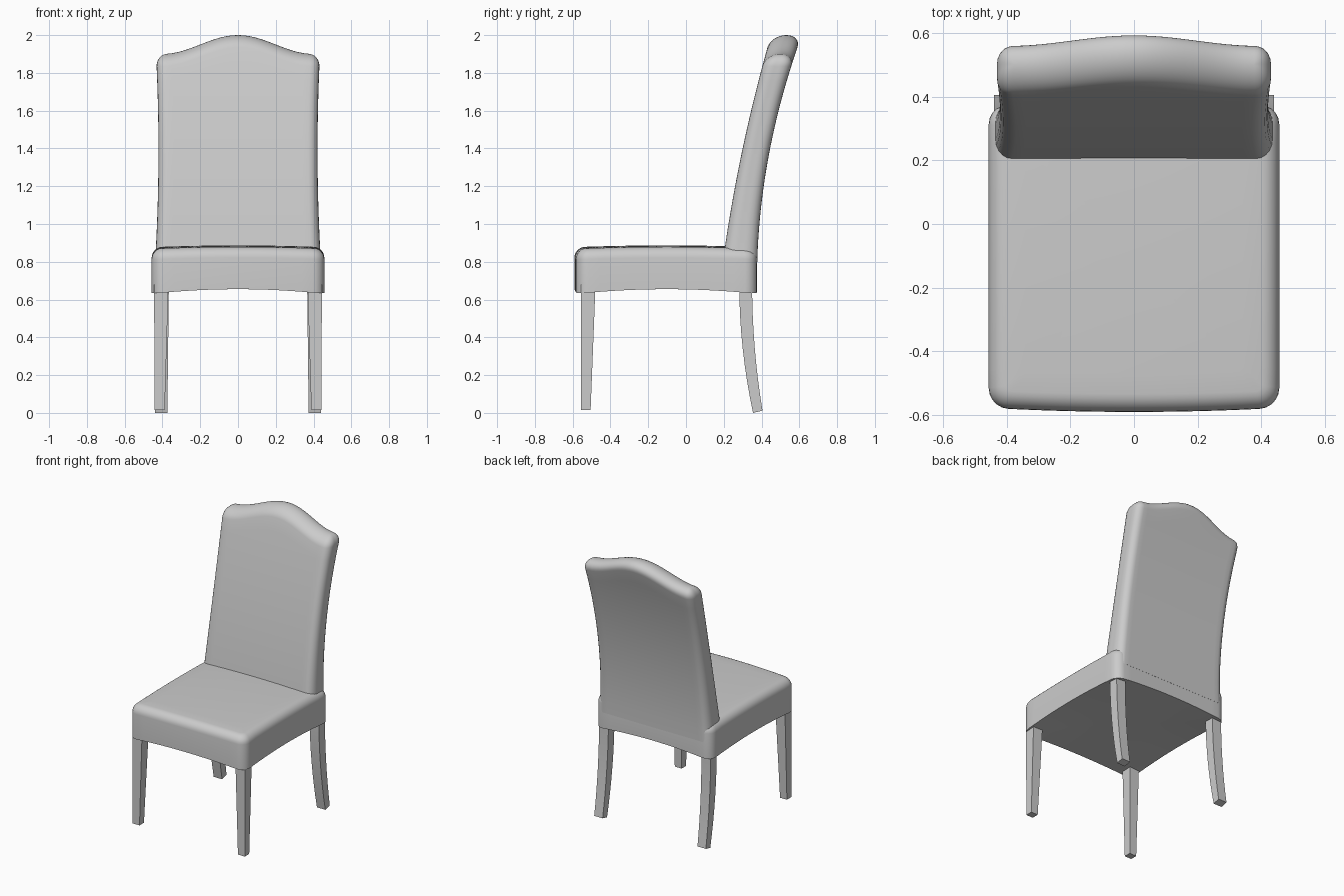
import bpy, bmesh
from math import sin, cos, pi

if "Cube" in bpy.data.objects:
    bpy.data.objects.remove(bpy.data.objects["Cube"])


def loft(name, rings, cap_start=True, cap_end=True, mirror=False):
    """Skin a list of equal-length point rings into one object."""
    bm = bmesh.new()
    loops = [[bm.verts.new(p) for p in ring] for ring in rings]
    for a, b in zip(loops, loops[1:]):
        for i in range(len(a)):
            j = (i + 1) % len(a)
            bm.faces.new((a[i], a[j], b[j], b[i]))
    if cap_start:
        bm.faces.new(loops[0][::-1])
    if cap_end:
        bm.faces.new(loops[-1])
    bmesh.ops.remove_doubles(bm, verts=bm.verts, dist=1e-4)
    bmesh.ops.recalc_face_normals(bm, faces=bm.faces)
    mesh = bpy.data.meshes.new(name)
    bm.to_mesh(mesh)
    bm.free()
    ob = bpy.data.objects.new(name, mesh)
    bpy.context.collection.objects.link(ob)
    if mirror:
        mod = ob.modifiers.new("Mirror", 'MIRROR')
        mod.use_bisect_axis[0] = False
    bpy.ops.object.select_all(action='DESELECT')
    ob.select_set(True)
    bpy.context.view_layer.objects.active = ob
    bpy.ops.object.shade_smooth_by_angle(angle=0.6)
    return ob


def rounded_rect(hx, hy, r, nx, ny, seg=5):
    """Counter-clockwise rounded rectangle with subdivided sides."""
    pts = []
    corners = [(1, -1, -pi / 2), (1, 1, 0), (-1, 1, pi / 2), (-1, -1, pi)]
    for k, (sx, sy, a0) in enumerate(corners):
        cx, cy = sx * (hx - r), sy * (hy - r)
        for i in range(seg + 1):
            a = a0 + pi / 2 * i / seg
            pts.append((cx + r * cos(a), cy + r * sin(a)))
        n = ny if k % 2 == 0 else nx
        x0, y0 = pts[-1]
        nsx, nsy, na = corners[(k + 1) % 4]
        x1 = nsx * (hx - r) + r * cos(na)
        y1 = nsy * (hy - r) + r * sin(na)
        pts += [(x0 + (x1 - x0) * i / n, y0 + (y1 - y0) * i / n) for i in range(1, n)]
    return pts


# Seat: arched underside, straight apron, rolled top edge, gentle dome
HX, HY, YC = 0.457, 0.4765, -0.1015


def seat_ring(inset, scale, height):
    ring = []
    for x, y in rounded_rect(HX - inset, HY - inset, 0.062 - inset * 0.8, 14, 14):
        x, y = x * scale, y * scale
        u, v = x / HX, y / HY
        bow = 0.013 * (1 - u * u) * max(0, -v)
        ring.append((x, y + YC - bow, height(u, v)))
    return ring


def under(u, v):
    return 0.63 + 0.025 * (1 - u * u * v * v)


def top(drop):
    return lambda u, v: 0.887 - 0.01 * u * u - 0.01 * v * v - drop


seat = [seat_ring(0, s, under) for s in (0.3, 0.65, 1)]
for i in range(7):
    a = pi / 2 * i / 6
    seat.append(seat_ring(0.055 * (1 - cos(a)), 1, top(0.055 * (1 - sin(a)))))
seat += [seat_ring(0.055, s, top(0)) for s in (0.85, 0.6, 0.3)]
loft("seat", seat)

# Backrest: raked, slightly waisted slab with a humped, fully rounded top
Z0, H, ROLL = 0.75, 0.07, 0.065


def crest(x):
    return 1.9 + 0.05 * (1 + cos(pi * min(abs(x) / 0.4, 1)))


def back_ring(t, a):
    """t = height along the slab, a = angle around the rolled top edge."""
    mid = Z0 + t * 1.1
    hx = 0.421 + 0.05 * (mid - 1.4) ** 2 - 0.055 * (1 - cos(a))
    ring = []
    for x, q in rounded_rect(hx, H * cos(a), 0.05 * cos(a), 24, 4):
        z = Z0 + t * (crest(x) - ROLL - Z0) + ROLL * sin(a)
        front = 0.205 + 0.146 * (z - 0.87) + 0.0625 * (z - 0.87) ** 2
        rear = 0.377 + 0.03 * (z - 0.8) + 0.139 * (z - 0.8) ** 2
        ring.append((x, front + (rear - front) * (q / H + 1) / 2, z))
    return ring


back = [back_ring(i / 14, 0) for i in range(15)]
back += [back_ring(1, pi / 2 * i / 8) for i in range(1, 9)]
loft("backrest", back, cap_end=False)


# Legs: square sections (inner x, outer x, front y, rear y, front z, rear z)
def leg(name, sections):
    loft(name, [[(x0, y0, z0), (x1, y0, z0), (x1, y1, z1), (x0, y1, z1)]
                for x0, x1, y0, y1, z0, z1 in sections], mirror=True)


leg("front_legs", [(0.388, 0.442, -0.555, -0.505, 0.015, 0.015),
                   (0.368, 0.444, -0.555, -0.479, 0.68, 0.68)])

rear = []
for i in range(9):
    t = i / 8
    c = (1 - t) ** 2
    rear.append((0.374 - 0.008 * t, 0.44, 0.282 + 0.073 * c, 0.35 + 0.055 * c,
                 0.68 * t, 0.012 * (1 - t) + 0.68 * t))
leg("rear_legs", rear)
